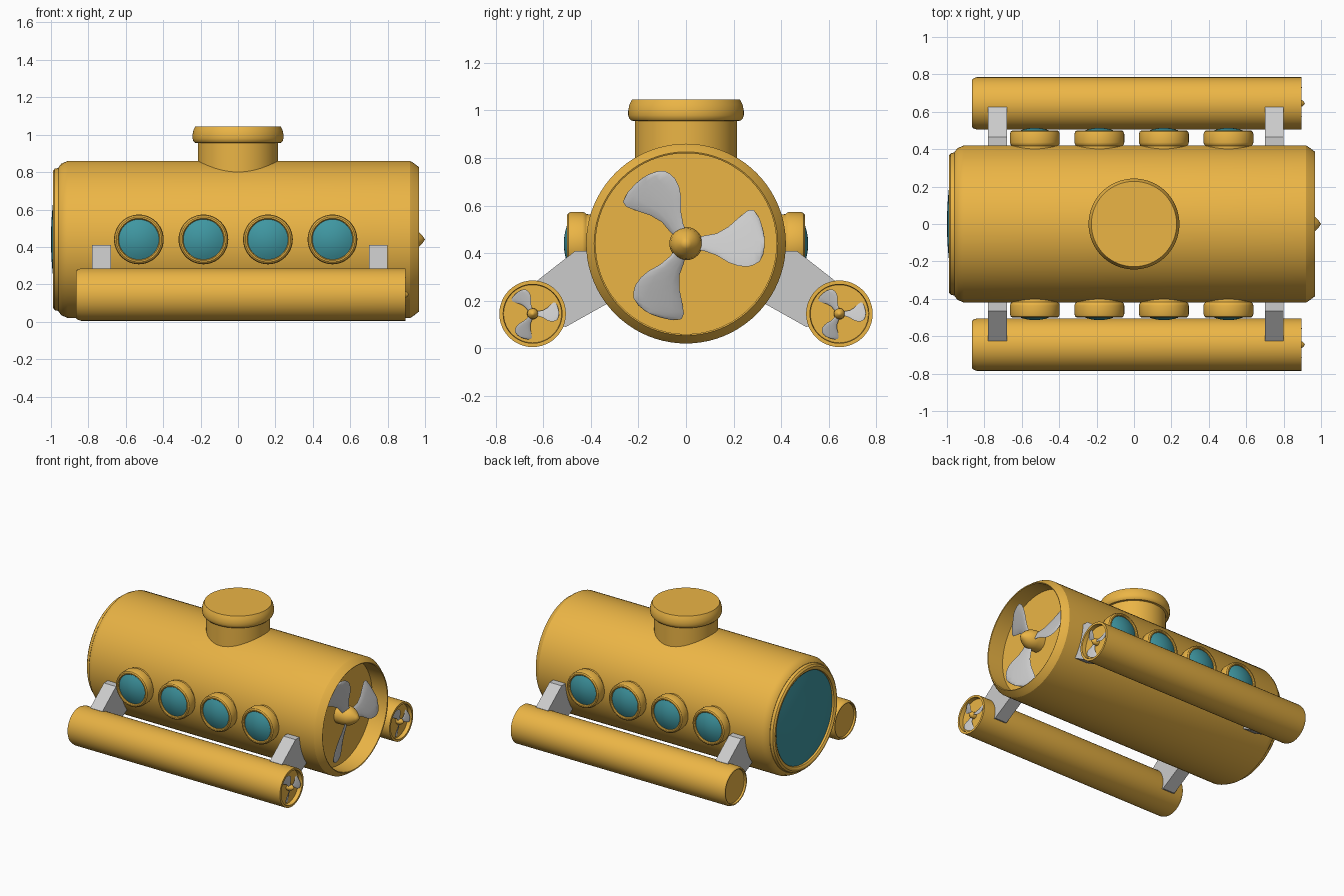
import bpy, bmesh
from math import sin, cos, pi, radians
from mathutils import Matrix, Vector

if "Cube" in bpy.data.objects:
    bpy.data.objects.remove(bpy.data.objects["Cube"])


def material(name, rgb):
    m = bpy.data.materials.new(name)
    m.diffuse_color = (*rgb, 1)
    m.use_nodes = True
    m.node_tree.nodes["Principled BSDF"].inputs["Base Color"].default_value = m.diffuse_color
    return m


YELLOW = material("yellow_paint", (0.83, 0.46, 0.06))
TEAL = material("teal_glass", (0.05, 0.31, 0.36))
TO_X = Matrix.Rotation(pi / 2, 4, 'Y')


def finish(name, bm, mat=None, angle=30):
    bmesh.ops.recalc_face_normals(bm, faces=bm.faces)
    me = bpy.data.meshes.new(name)
    bm.to_mesh(me)
    bm.free()
    me.shade_smooth()
    me.set_sharp_from_angle(angle=radians(angle))
    ob = bpy.data.objects.new(name, me)
    bpy.context.collection.objects.link(ob)
    if mat:
        me.materials.append(mat)
    return ob


def lathe(name, profile, matrix, mat, seg=64):
    """Revolve (height, radius) points round local z, then place by matrix."""
    bm = bmesh.new()
    verts = [bm.verts.new((r, 0, h)) for h, r in profile]
    edges = [bm.edges.new(p) for p in zip(verts, verts[1:])]
    bmesh.ops.spin(bm, geom=verts + edges, axis=(0, 0, 1), cent=(0, 0, 0),
                   angle=2 * pi, steps=seg, use_merge=True)
    bmesh.ops.remove_doubles(bm, verts=bm.verts, dist=1e-5)
    bm.transform(matrix)
    return finish(name, bm, mat)


def dome(base, tip, radius, n=6):
    """Shallow cap profile from rim to apex."""
    return [(tip + (base - tip) * (i / n) ** 2, radius * i / n) for i in range(n, -1, -1)]


# Blade outline: distance from hub, trailing edge, leading edge
BLADE = [(.04, -.025, .025), (.08, -.032, .034), (.13, -.05, .043), (.18, -.08, .072),
         (.22, -.094, .108), (.26, -.097, .14), (.285, -.09, .142), (.31, -.075, .105),
         (.325, -.045, .055), (.331, -.01, .02)]


def propeller(name, centre, scale):
    # Three pitched blades with a lens-shaped section
    bm = bmesh.new()
    n = 12
    for k in range(3):
        turn = Matrix.Rotation(k * 2 * pi / 3, 4, 'X')
        rings = []
        for u, lo, hi in BLADE:
            ring = []
            for i in range(n):
                a = 2 * pi * i / n
                v = (lo + hi) / 2 + (hi - lo) / 2 * cos(a)
                x = -0.4 * v + 0.008 * sin(a)
                ring.append(bm.verts.new(turn @ Vector((x, u, v))))
            rings.append(ring)
        for a, b in zip(rings, rings[1:]):
            for i in range(n):
                j = (i + 1) % n
                bm.faces.new((a[i], a[j], b[j], b[i]))
        bm.faces.new(rings[0])
        bm.faces.new(rings[-1])
    place = Matrix.Translation(centre) @ Matrix.Scale(scale, 4)
    bm.transform(place)
    finish(name + "_blades", bm, None, 50)
    # Rounded hub
    lathe(name + "_hub", [(-.07, .07), (-.02, .07), (.02, .064), (.05, .046), (.075, .022), (.09, 0)],
          place @ TO_X, YELLOW, 32)


# Main hull with a recessed stern
hull_at = Matrix.Translation((0, 0, .44)) @ TO_X
lathe("hull", [(-.96, 0), (-.96, .385), (-.945, .405), (-.91, .42), (.92, .42), (.935, .411),
               (.968, .386), (.965, .38), (.84, .38), (.84, 0)], hull_at, YELLOW, 80)

# Bow window
lathe("bow_window_rim", [(-.95, .385), (-.98, .378), (-.99, .365), (-.99, .352), (-.982, .34),
                         (-.955, .335)], hull_at, YELLOW, 80)
lathe("bow_window_glass", dome(-.968, -1.0, .338), hull_at, TEAL)
propeller("main_propeller", (.91, 0, .44), 1)

# Hatch tower and lid
lathe("hatch_tower", [(.75, .215), (.956, .215), (.957, .23), (.966, .239), (.98, .243), (1.0, .243),
                      (1.025, .238), (1.045, .228), (1.045, 0)], Matrix(), YELLOW)

for s, side in ((-1, "front"), (1, "back")):
    # Portholes
    for i in range(4):
        at = Matrix.Translation((-.53 + .345 * i, 0, .44)) @ Matrix.Rotation(-s * pi / 2, 4, 'X')
        lathe(f"{side}_porthole_rim_{i}", [(.37, .12), (.418, .124), (.426, .131), (.436, .133), (.482, .133),
              (.494, .129), (.5, .121), (.5, .113), (.494, .108), (.47, .106)], at, YELLOW, 48)
        lathe(f"{side}_porthole_glass_{i}", dome(.487, .514, .108), at, TEAL, 48)

    # Side float, with shallow nose recess and deeper stern recess
    lathe(f"{side}_float", [(-.848, 0), (-.848, .12), (-.862, .122), (-.865, .127), (-.86, .133), (-.84, .14),
                            (.895, .14), (.895, .124), (.865, .122), (.865, 0)],
          Matrix.Translation((0, s * .645, .145)) @ TO_X, YELLOW, 48)
    propeller(f"{side}_small_propeller", (.884, s * .645, .145), .335)

    # Struts joining float to hull
    for x, end in ((-.73, "bow"), (.75, "stern")):
        bm = bmesh.new()
        outline = [(.36, .41), (.465, .41), (.625, .285), (.6, .1), (.505, .09), (.3, .205)]
        face = bm.faces.new([bm.verts.new((x - .05, s * y, z)) for y, z in outline])
        ext = bmesh.ops.extrude_face_region(bm, geom=[face])
        bmesh.ops.translate(bm, vec=(.1, 0, 0),
                            verts=[v for v in ext["geom"] if isinstance(v, bmesh.types.BMVert)])
        finish(f"{side}_{end}_strut", bm)
